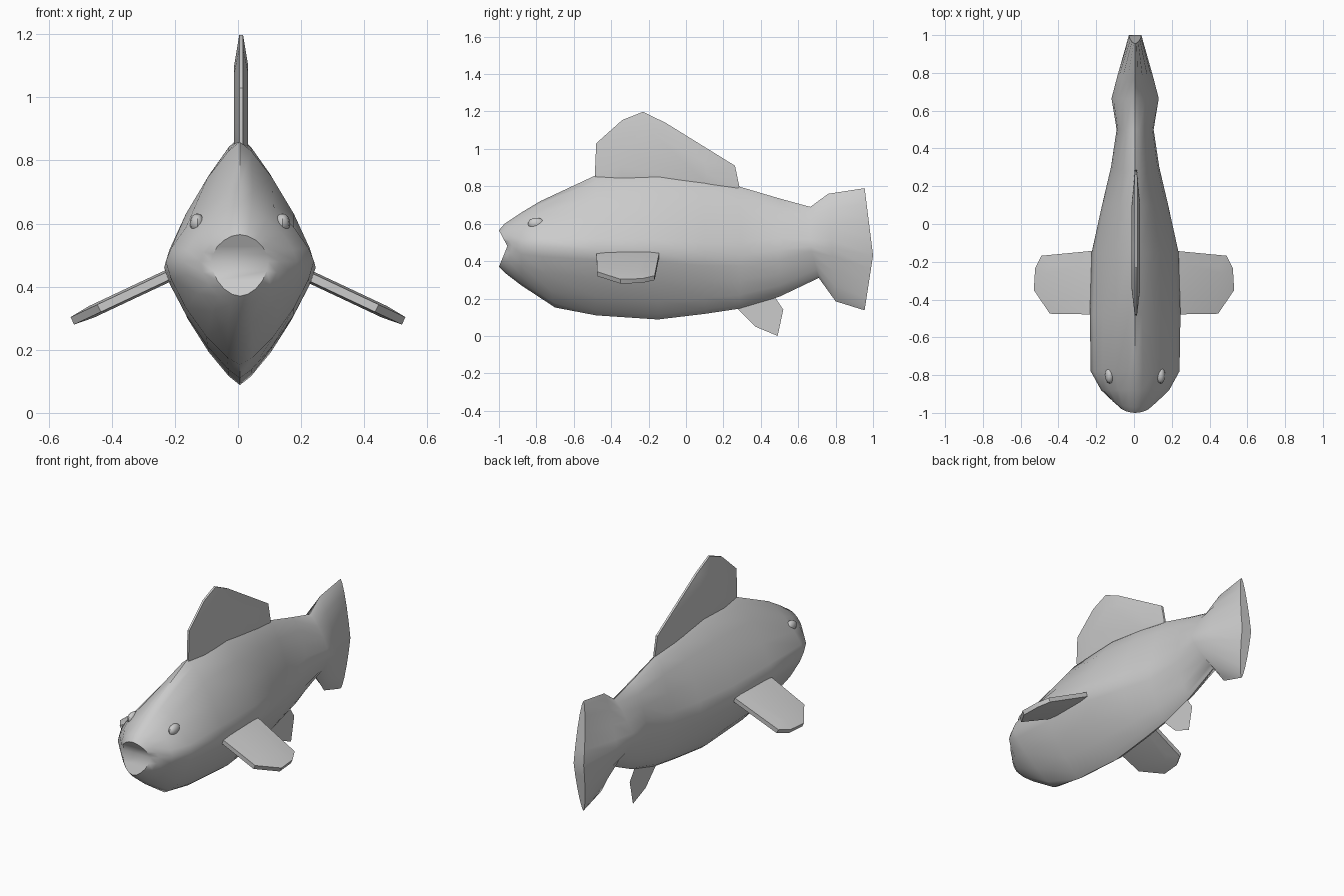
import bpy, bmesh, math
from mathutils import Vector

if "Cube" in bpy.data.objects:
    bpy.data.objects.remove(bpy.data.objects["Cube"])


def finish(name, bm, angle=40):
    bmesh.ops.recalc_face_normals(bm, faces=bm.faces[:])
    mesh = bpy.data.meshes.new(name)
    bm.to_mesh(mesh)
    bm.free()
    ob = bpy.data.objects.new(name, mesh)
    bpy.context.collection.objects.link(ob)
    bpy.ops.object.select_all(action='DESELECT')
    ob.select_set(True)
    bpy.context.view_layer.objects.active = ob
    bpy.ops.object.shade_smooth_by_angle(angle=math.radians(angle))
    return ob


# Body and tail: stations as (top y, top z), (middle y, z), (bottom y, z), half width, pointedness
STATIONS = [
    ((-1.00, .565), (-.955, .48), (-1.00, .37), .09, 1.1),
    ((-.97, .60), (-.93, .48), (-.965, .335), .125, 1.2),
    ((-.88, .66), (-.88, .48), (-.88, .27), .18, 1.35),
    ((-.78, .72), (-.78, .48), (-.70, .152), .235, 1.5),
    ((-.48, .86), (-.48, .46), (-.48, .11), .24, 1.6),
    ((-.15, .875), (-.15, .45), (-.15, .088), .23, 1.6),
    ((.10, .84), (.10, .43), (.10, .118), .175, 1.5),
    ((.28, .80), (.30, .43), (.28, .145), .128, 1.4),
    ((.50, .735), (.50, .46), (.50, .21), .098, 1.3),
    ((.665, .69), (.665, .48), (.71, .31), .125, 1.5),
    ((.76, .76), (.78, .47), (.80, .185), .095, 1.6),
    ((.955, .79), (1.00, .43), (.955, .137), .033, 1.2),
]
Q = 5          # segments per quarter section
SHIFT = .006   # the body sits a touch to one side


def section(bm, st):
    top, mid, bot, w, p = st
    ring = []
    for i in range(4 * Q):
        a = math.pi / 2 - math.tau * i / (4 * Q)
        c, s = math.cos(a), math.sin(a)
        u = math.copysign(abs(c) ** p, c) if abs(c) > 1e-6 else 0
        v = abs(s) ** p if abs(s) > 1e-6 else 0
        end = top if s > 0 else bot
        ring.append(bm.verts.new((SHIFT + w * u,
                                  mid[0] + (end[0] - mid[0]) * v,
                                  mid[1] + (end[1] - mid[1]) * v)))
    return ring


def cap(bm, r):
    # strips from left to right, so the mouth and tail edge keep their fold
    n = len(r)
    bm.faces.new((r[0], r[1], r[-1]))
    for i in range(1, n // 2 - 1):
        bm.faces.new((r[i], r[i + 1], r[n - i - 1], r[n - i]))
    h = n // 2
    bm.faces.new((r[h - 1], r[h], r[h + 1]))


bm = bmesh.new()
rings = [section(bm, st) for st in STATIONS]
for a, b in zip(rings, rings[1:]):
    for i in range(4 * Q):
        j = (i + 1) % (4 * Q)
        bm.faces.new((a[i], a[j], b[j], b[i]))
cap(bm, rings[0])
cap(bm, rings[-1])
finish("body", bm, 45)


def fin(name, outline, place, rim, core, inset=.6):
    """Fin blade: outline in 2D, place(u, v, h) to 3D, thin at the rim, thick at the core."""
    bm = bmesh.new()
    mid = sum((Vector(p) for p in outline), Vector((0, 0))) / len(outline)
    inner = [mid + (Vector(p) - mid) * inset for p in outline]
    layers = [[bm.verts.new(place(*p, h)) for p in pts] for pts, h in
              ((inner, -core), (outline, -rim), (outline, rim), (inner, core))]
    n = len(outline)
    for a, b in zip(layers, layers[1:]):
        for i in range(n):
            j = (i + 1) % n
            bm.faces.new((a[i], a[j], b[j], b[i]))
    bm.faces.new(layers[0])
    bm.faces.new(layers[-1])
    return finish(name, bm)


# Dorsal fin
fin("dorsal_fin",
    [(-.475, .78), (-.487, .87), (-.48, 1.03), (-.34, 1.155), (-.23, 1.198),
     (-.11, 1.14), (.262, .91), (.285, .80), (.26, .74)],
    lambda y, z, h: (.01 + h, y, z), .006, .022)

# Pectoral fins: span runs outward and down
for side, name in ((1, "right_pectoral_fin"), (-1, "left_pectoral_fin")):
    fin(name,
        [(.14, -.48), (.44, -.475), (.525, -.35), (.518, -.235), (.485, -.168), (.14, -.135)],
        lambda x, y, h, s=side: (s * (x + .42 * h), y, .435 - .47 * (x - .22) + .9 * h),
        .013, .02)

# Anal fin: a single thin sheet
bm = bmesh.new()
bm.faces.new([bm.verts.new((SHIFT, y, z)) for y, z in
              [(.27, .15), (.37, .05), (.49, 0), (.52, .14), (.47, .215), (.38, .22)]])
finish("anal_fin", bm)

# Eyes
for side, name in ((1, "right_eye"), (-1, "left_eye")):
    bm = bmesh.new()
    bmesh.ops.create_uvsphere(bm, u_segments=12, v_segments=8, radius=1)
    for v in bm.verts:
        v.co = (SHIFT + side * .135 + v.co.x * .024, -.80 + v.co.y * .045, .60 + v.co.z * .032)
    finish(name, bm)
